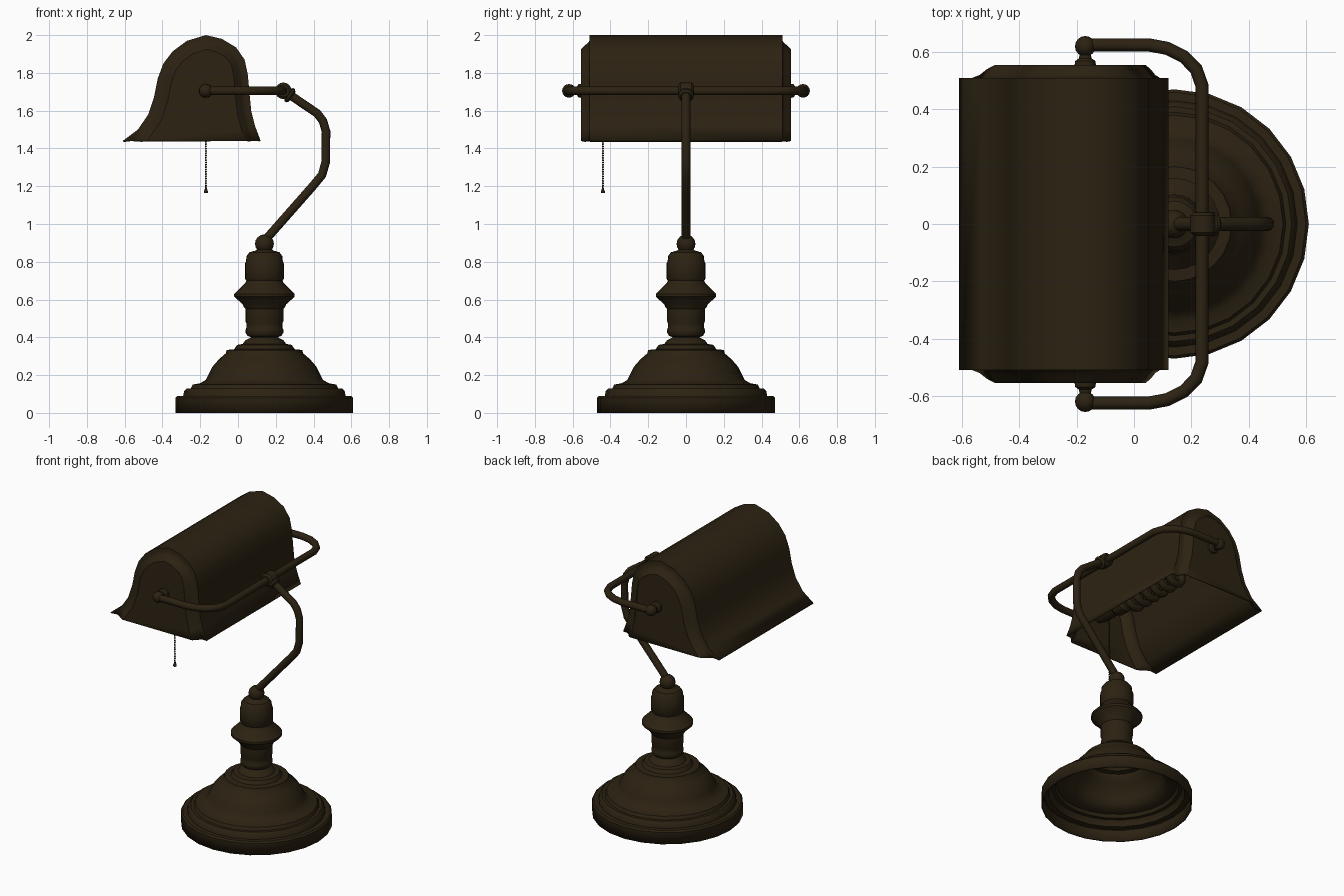
import bpy, bmesh, math
from mathutils import Vector, Matrix

if "Cube" in bpy.data.objects:
    bpy.data.objects.remove(bpy.data.objects["Cube"])

mat = bpy.data.materials.new("dark_bronze")
mat.diffuse_color = (0.025, 0.016, 0.006, 1)
mat.use_nodes = True
mat.node_tree.nodes["Principled BSDF"].inputs["Base Color"].default_value = mat.diffuse_color


def finish(ob, angle=35):
    ob.data.materials.append(mat)
    bpy.ops.object.select_all(action='DESELECT')
    ob.select_set(True)
    bpy.context.view_layer.objects.active = ob
    if ob.type == 'CURVE':
        bpy.ops.object.convert(target='MESH')
        ob = bpy.context.view_layer.objects.active
    bpy.ops.object.shade_smooth_by_angle(angle=math.radians(angle))
    return ob


def from_bmesh(name, bm, angle=35, thick=0):
    me = bpy.data.meshes.new(name)
    bm.to_mesh(me)
    bm.free()
    ob = bpy.data.objects.new(name, me)
    bpy.context.collection.objects.link(ob)
    finish(ob, angle)
    if thick:
        m = ob.modifiers.new("thickness", 'SOLIDIFY')
        m.thickness, m.offset = thick, -1
    return ob


def lathe(name, profile, loc, axis=(0, 0, 1), sides=24, thick=0, caps=True):
    """Turn (radius, height) pairs around an axis through loc."""
    bm = bmesh.new()
    rot = Vector((0, 0, 1)).rotation_difference(Vector(axis)).to_matrix().to_4x4()
    mx = Matrix.Translation(loc) @ rot
    rings = []
    for r, h in profile:
        rings.append([bm.verts.new(mx @ Vector((r * math.cos(a), r * math.sin(a), h)))
                      for a in (2 * math.pi * i / sides for i in range(sides))])
    for lo, hi in zip(rings, rings[1:]):
        for i in range(sides):
            j = (i + 1) % sides
            bm.faces.new((lo[i], lo[j], hi[j], hi[i]))
    if caps:
        bm.faces.new(rings[0][::-1])
        bm.faces.new(rings[-1])
    return from_bmesh(name, bm, thick=thick)


def ball(name, loc, r, seg=16):
    bm = bmesh.new()
    bmesh.ops.create_uvsphere(bm, u_segments=seg, v_segments=seg // 2, radius=r,
                              matrix=Matrix.Translation(loc))
    return from_bmesh(name, bm, 60)


def tube(name, pts, r, res=3):
    cu = bpy.data.curves.new(name, 'CURVE')
    cu.dimensions = '3D'
    cu.bevel_depth, cu.bevel_resolution, cu.use_fill_caps = r, res, True
    sp = cu.splines.new('POLY')
    sp.points.add(len(pts) - 1)
    for p, c in zip(sp.points, pts):
        p.co = (*c, 1)
    ob = bpy.data.objects.new(name, cu)
    bpy.context.collection.objects.link(ob)
    return finish(ob, 50)


CX = 0.14      # axis of base and stem
SX = -0.17     # axis of shade pivots
PZ = 1.705     # pivot height

# Hollow stepped base
lathe("base", [(.47, 0), (.47, .08), (.46, .09), (.43, .09), (.425, .115), (.41, .13),
               (.39, .13), (.38, .15), (.34, .157), (.31, .175), (.295, .205), (.275, .245),
               (.24, .285), (.205, .315), (.2, .333), (.16, .337), (.145, .36), (.115, .365),
               (.1, .385), (.07, .40), (.06, .415)], (CX, 0, 0), thick=.01, caps=False)

# Turned stem with a pointed collar
lathe("stem", [(.07, .4), (.09, .408), (.1, .425), (.1, .44), (.096, .45), (.096, .475),
               (.1, .485), (.1, .55), (.11, .562), (.115, .575), (.16, .615), (.16, .63),
               (.115, .675), (.1, .69), (.096, .7), (.103, .71), (.103, .79), (.097, .805),
               (.095, .83), (.08, .85), (.045, .86), (.03, .875)], (CX, 0, 0))
ball("stem_ball", (CX, 0, .895), .05)

# Bent arm and its clamp
tube("arm", [(x, 0, z) for x, z in ((CX, .91), (.40, 1.205), (.445, 1.26), (.465, 1.33),
     (.466, 1.49), (.45, 1.545), (.42, 1.585), (.25, 1.70))], .024)
lathe("clamp", [(.032, -.04), (.044, -.03), (.044, .03), (.032, .04)], (.24, 0, PZ), (0, 1, 0), 16)
lathe("clamp_collar", [(.03, 0), (.042, .008), (.042, .02), (.03, .03)],
      (.262, 0, 1.69), (.83, 0, -.56), 12)

# U-shaped yoke
half = [(SX, .625), (.05, .625), (.115, .613), (.175, .583), (.217, .54), (.238, .48)]
path = half + [(x, -y) for x, y in reversed(half)]
tube("yoke", [(x, y, PZ) for x, y in path], .023)

# Pivot knobs on both ends
for s, side in ((1, "back"), (-1, "front")):
    ball(side + "_pivot_ball", (SX, s * .62, PZ), .036)
    lathe(side + "_pivot_neck", [(.038, .54), (.036, .568), (.022, .578), (.02, .59), (.03, .6)],
          (SX, 0, PZ), (0, s, 0), 16)

# Shade: bell outline swept along y with coved ends
outline = [Vector(p) for p in (
    (-.61, 1.44), (-.53, 1.50), (-.475, 1.58), (-.445, 1.67), (-.425, 1.77), (-.395, 1.85),
    (-.345, 1.915), (-.27, 1.97), (-.17, 2.0), (-.085, 1.98), (-.01, 1.935), (.035, 1.87),
    (.052, 1.79), (.06, 1.70), (.07, 1.60), (.09, 1.52), (.12, 1.44))]


def inset(d):
    out, n = [], len(outline) - 1
    for i, p in enumerate(outline):
        t = (outline[min(i + 1, n)] - outline[max(i - 1, 0)]).normalized()
        if i in (0, n):
            out.append((p.x + d / t.y, 1.44))
        else:
            out.append((p.x + t.y * d, max(1.442, p.y - t.x * d)))
    return out


cove = [(.555, .075), (.54, .058), (.52, .043), (.51, .028), (.51, 0)]
sections = [(-y, d) for y, d in cove] + cove[::-1]
bm = bmesh.new()
rows = [[bm.verts.new((x, y, z)) for x, z in inset(d)] for y, d in sections]
for a, b in zip(rows, rows[1:]):
    for i in range(len(a) - 1):
        bm.faces.new((a[i], a[i + 1], b[i + 1], b[i]))
bm.faces.new(rows[0])
bm.faces.new(rows[-1][::-1])
bmesh.ops.recalc_face_normals(bm, faces=bm.faces)
from_bmesh("shade", bm, 35, thick=.008)

# Socket and spiral bulb inside the shade
BZ = 1.69
lathe("socket", [(.03, -.55), (.045, -.5), (.045, -.38), (.06, -.36), (.06, -.29), (.04, -.27)],
      (SX, 0, BZ), (0, 1, 0), 16)
turns, steps = 6, 14
tube("spiral_bulb", [(SX + .075 * math.cos(a), -.26 + .47 * i / (turns * steps),
                      BZ + .075 * math.sin(a))
                     for i in range(turns * steps + 1)
                     for a in (2 * math.pi * i / steps,)], .024, 2)

# Beaded pull chain
bm = bmesh.new()
for i in range(38):
    bmesh.ops.create_icosphere(bm, subdivisions=1, radius=.006,
                               matrix=Matrix.Translation((SX, -.44, 1.655 - .0122 * i)))
from_bmesh("pull_chain", bm, 60)
lathe("pull_bell", [(.011, 1.163), (.011, 1.172), (.006, 1.185), (.003, 1.2)], (SX, -.44, 0), sides=10)
